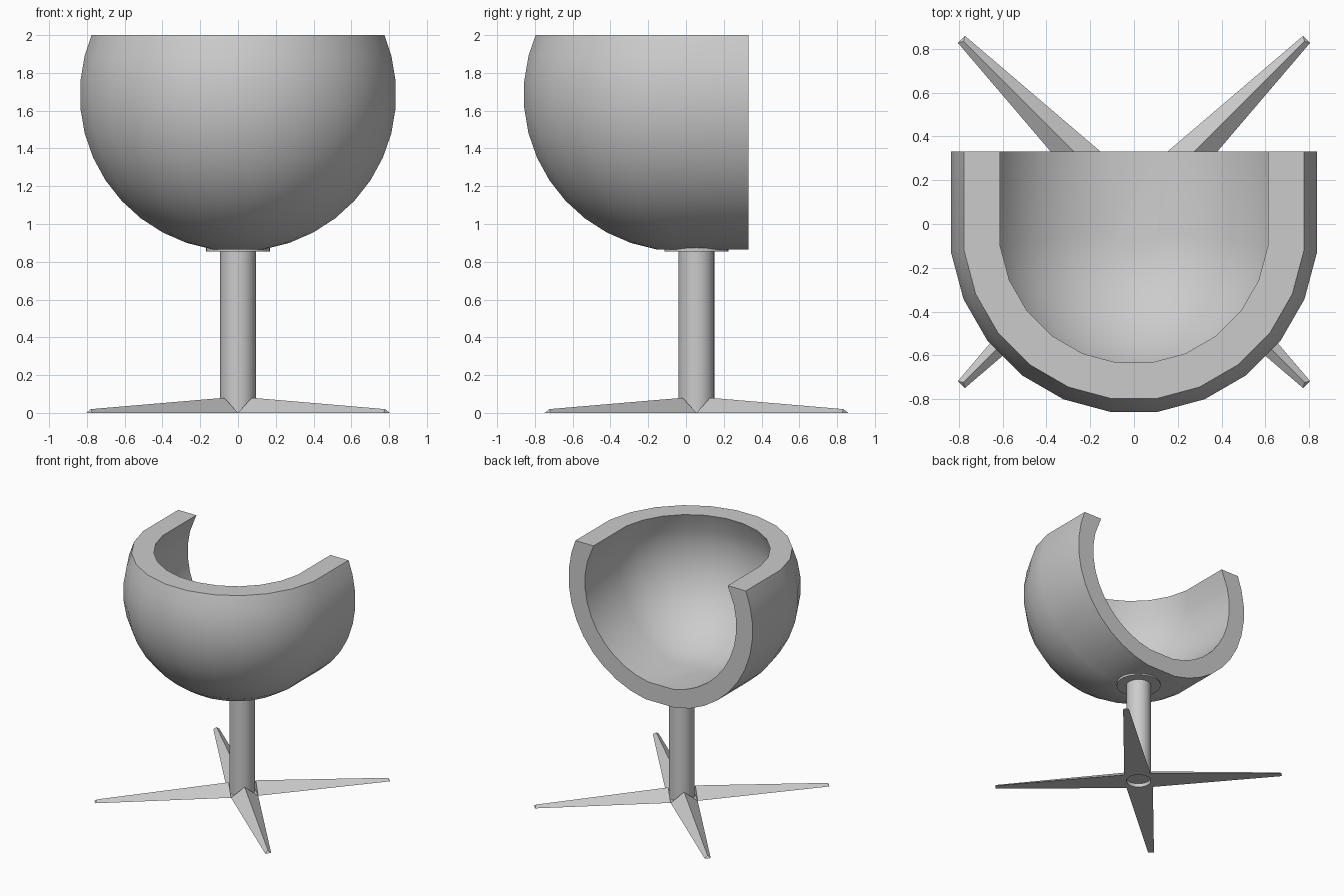
import bpy, bmesh
from math import sin, cos, asin, radians, pi
from mathutils import Vector

cube = bpy.data.objects.get("Cube")
if cube:
    bpy.data.objects.remove(cube, do_unlink=True)

grey = bpy.data.materials.new("plain grey")
grey.use_nodes = True
grey.diffuse_color = (0.6, 0.6, 0.6, 1)
grey.node_tree.nodes["Principled BSDF"].inputs["Base Color"].default_value = (0.6, 0.6, 0.6, 1)

POST_Y = 0.055      # centre of post and foot
TOP, OPEN_Y = 2.0, 0.33


def finish(bm, name, smooth=True):
    bmesh.ops.recalc_face_normals(bm, faces=bm.faces)
    mesh = bpy.data.meshes.new(name)
    bm.to_mesh(mesh)
    bm.free()
    mesh.materials.append(grey)
    obj = bpy.data.objects.new(name, mesh)
    bpy.context.collection.objects.link(obj)
    if smooth:
        bpy.ops.object.select_all(action='DESELECT')
        obj.select_set(True)
        bpy.context.view_layer.objects.active = obj
        bpy.ops.object.shade_smooth_by_angle(angle=radians(30))
    return obj


def bridge(bm, a, b, closed=False):
    n = len(a)
    for i in range(n if closed else n - 1):
        j = (i + 1) % n
        bm.faces.new((a[i], a[j], b[j], b[i]))


# Seat shell: half ball drawn out straight to the opening, cut flat on top
def shell_rings(bm, inset):
    rx, ry, rz, cy, cz = 0.845 - inset, 0.847 - inset, 0.83 - inset, -0.02, 1.685
    step = pi / 19
    tilts = [asin((TOP - cz) / rz)] + [(1.5 - k) * step for k in range(11)]
    rings = []
    for t in tilts:
        pts = [(rx * cos(t) * cos(a), cy + ry * cos(t) * sin(a))
               for a in (pi + (k + 0.5) * pi / 12 for k in range(12))]
        pts = [(pts[0][0], OPEN_Y)] + pts + [(pts[-1][0], OPEN_Y)]
        rings.append([bm.verts.new((x, y, cz + rz * sin(t))) for x, y in pts])
    for a, b in zip(rings, rings[1:]):
        bridge(bm, a, b)
    bm.faces.new(rings[-1])
    return rings


bm = bmesh.new()
outer, inner = shell_rings(bm, 0), shell_rings(bm, 0.15)
bridge(bm, outer[0], inner[0])


def opening(rings):
    return [r[0] for r in rings] + [r[-1] for r in reversed(rings)]


bridge(bm, opening(outer), opening(inner))
finish(bm, "seat_shell")


# Post and its mounting disc
def cylinder(name, radius, z0, z1, sides):
    bm = bmesh.new()
    bmesh.ops.create_cone(bm, cap_ends=True, segments=sides, radius1=radius,
                          radius2=radius, depth=z1 - z0)
    bmesh.ops.translate(bm, verts=bm.verts, vec=(0, POST_Y, (z0 + z1) / 2))
    finish(bm, name)


cylinder("post", 0.095, 0.03, 0.87, 32)
cylinder("mounting_disc", 0.17, 0.855, 0.875, 32)

# Hub collar: square underside with a round recess below the post
bm = bmesh.new()
angles = [k * pi / 16 for k in range(32)]


def ring(radius, z):
    return [bm.verts.new((radius(a) * cos(a), POST_Y + radius(a) * sin(a), z)) for a in angles]


square = ring(lambda a: 0.145 / (abs(cos(a)) + abs(sin(a))), 0)
rim = ring(lambda a: 0.095, 0)
recess = ring(lambda a: 0.095, 0.03)
bridge(bm, square, rim, True)
bridge(bm, rim, recess, True)
finish(bm, "hub_collar")

# Four tapered, ridged foot legs
for name, sx, sy in (("front_left_leg", 1, -1), ("front_right_leg", -1, -1),
                     ("back_left_leg", 1, 1), ("back_right_leg", -1, 1)):
    bm = bmesh.new()
    ends = [[(0, 0.145, 0), (0.0725, 0.0725, 0.08), (0.145, 0, 0)],
            [(0.772, 0.804, 0), (0.778, 0.778, 0.02), (0.804, 0.772, 0)]]
    root, tip = [[bm.verts.new(Vector((x * sx, y * sy + POST_Y, z))) for x, y, z in e] for e in ends]
    bridge(bm, root, tip, True)
    bm.faces.new(root)
    bm.faces.new(tip)
    finish(bm, name, smooth=False)
